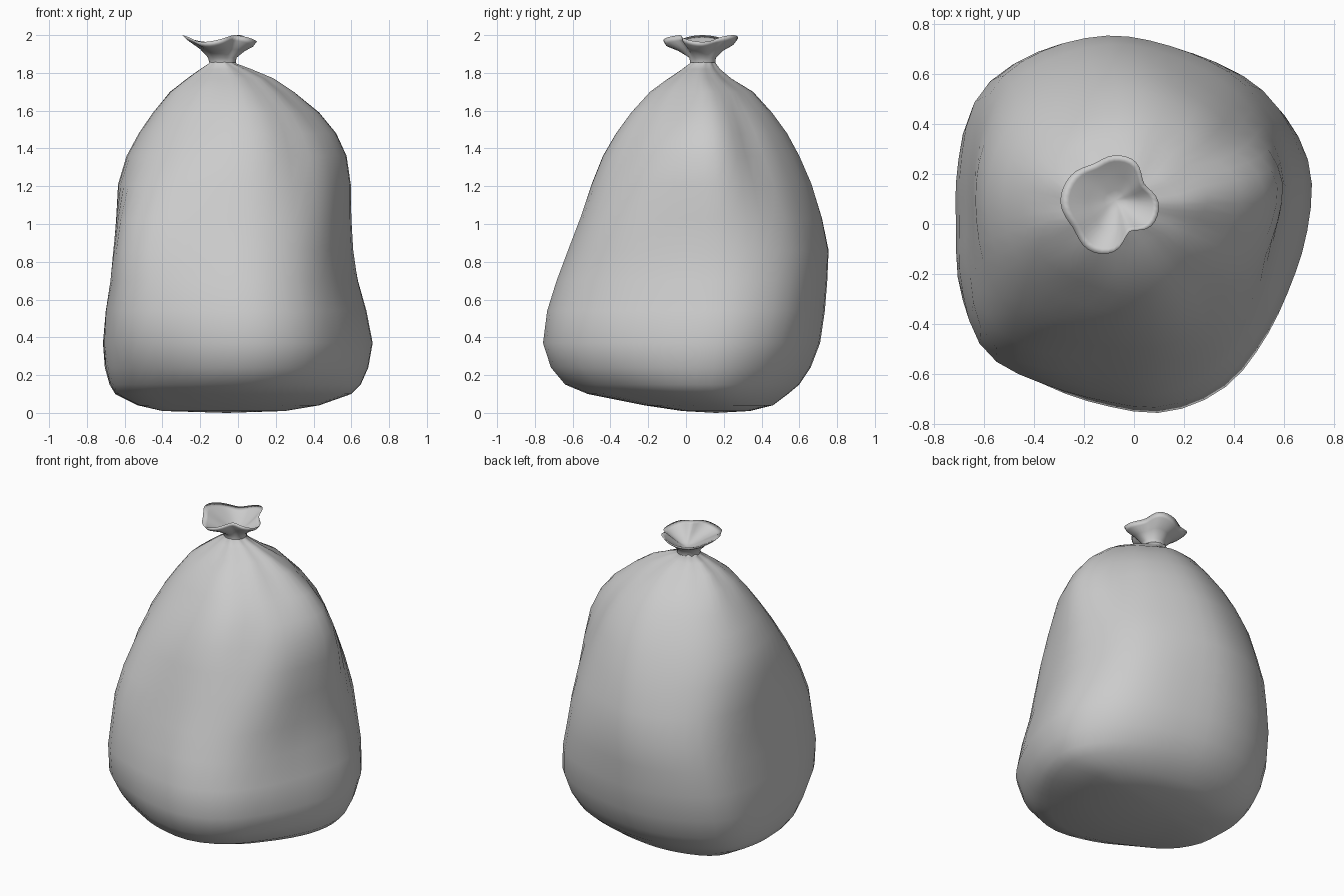
import bpy
import bmesh
from math import cos, sin, pi, exp, radians

SEGMENTS = 48

default_cube = bpy.data.objects.get("Cube")
if default_cube:
    bpy.data.objects.remove(default_cube, do_unlink=True)

grey = bpy.data.materials.new("plain_grey")
grey.use_nodes = True
grey.diffuse_color = (0.6, 0.6, 0.6, 1)
grey.node_tree.nodes["Principled BSDF"].inputs["Base Color"].default_value = (0.6, 0.6, 0.6, 1)

# Radii at even angles, counter-clockwise from +x
SACK_OUTLINE = (0.70, 0.75, 0.75, 0.737, 0.735, 0.765, 0.79, 0.805, 0.75,
                0.716, 0.75, 0.788, 0.742, 0.73, 0.757, 0.742, 0.692, 0.672)
FRILL_OUTLINE = (0.185, 0.145, 0.18, 0.18, 0.17, 0.205, 0.22, 0.195, 0.21, 0.19, 0.13, 0.18)

# Fullness of the four corners near the neck, counter-clockwise from +x +y
HIGH_CORNERS = (1.55, 2.2, 2.0, 1.65)

# Bulges and hollows: angle in degrees, height, depth, angular spread, height spread
FOLDS = (
    (225, 0.95, 0.13, 0.4, 0.3),
    (225, 0.15, -0.10, 0.45, 0.2),
    (45, 0.75, 0.05, 0.4, 0.55),
    (135, 0.6, 0.035, 0.4, 0.5),
    (315, 1.0, 0.07, 0.4, 0.28),
    (315, 0.1, -0.04, 0.4, 0.15),
    (36, 1.45, -0.065, 0.22, 0.28),
    (305, 1.45, -0.045, 0.22, 0.25),
    (335, 1.65, -0.05, 0.3, 0.15),
    (245, 1.58, -0.05, 0.3, 0.18),
)


def smooth(t):
    t = max(0.0, min(1.0, t))
    return t * t * (3 - 2 * t)


def mix(a, b, t):
    return a + (b - a) * t


def around(table, angle):
    """Smooth closed curve through the radii of a table."""
    count = len(table)
    place = angle / (2 * pi) * count
    k = int(place)
    t = place - k
    a, b, c, d = (table[(k + i) % count] for i in (-1, 0, 1, 2))
    return b + t / 2 * (c - a + t * (2 * a - 5 * b + 4 * c - d + t * (3 * (b - c) + d - a)))


def gathered_radius(angle):
    """Section with soft ridges on the axes and flatter corners between them."""
    angle -= radians(8)
    turn = (angle / (pi / 2) - 0.5) % 4
    k = int(turn) % 4
    n = mix(HIGH_CORNERS[k], HIGH_CORNERS[(k + 1) % 4], smooth(turn - int(turn)))
    return (abs(cos(angle)) ** n + abs(sin(angle)) ** n) ** (-1 / n)


def sack_radius(angle, z):
    """Full outline low down, drawn into folds towards the neck."""
    radius = mix(around(SACK_OUTLINE, angle) / 0.72, gathered_radius(angle), smooth((z - 0.5) / 0.9))
    scale = 1 + 0.04 * smooth((z - 1.6) / 0.25) * cos(9 * angle)
    for place, height, depth, wide, tall in FOLDS:
        turn = (angle - radians(place) + pi) % (2 * pi) - pi
        scale += depth * exp(-(turn / wide) ** 2 - ((z - height) / tall) ** 2)
    return radius * scale


def frill_radius(angle, z):
    """Round at the neck, opening into uneven lobes at the rim."""
    return mix(0.18, around(FRILL_OUTLINE, angle), smooth((z - 1.86) / 0.08))


def ring(level, radius_at, wave):
    """Points of one section, fitted to its left, right, front and back limits."""
    z, x0, x1, y0, y1 = level
    angles = [2 * pi * i / SEGMENTS for i in range(SEGMENTS)]
    xs = [radius_at(a, z) * cos(a) for a in angles]
    ys = [radius_at(a, z) * sin(a) for a in angles]

    def fit(v, values, lo, hi):
        return mix(lo, hi, (v - min(values)) / (max(values) - min(values)))

    lift = wave * smooth((z - 1.89) / 0.08)
    return [(fit(x, xs, x0, x1), fit(y, ys, y0, y1), z - lift * cos(3 * a))
            for x, y, a in zip(xs, ys, angles)]


def loft(name, levels, radius_at, wave=0.0, bottom=None, top=None):
    bm = bmesh.new()
    rings = [[bm.verts.new(p) for p in ring(level, radius_at, wave)] for level in levels]
    for lower, upper in zip(rings, rings[1:]):
        for i in range(SEGMENTS):
            j = (i + 1) % SEGMENTS
            bm.faces.new((lower[i], lower[j], upper[j], upper[i]))
    for point, edge, flip in ((bottom, rings[0], True), (top, rings[-1], False)):
        if point:
            tip = bm.verts.new(point)
            for i in range(SEGMENTS):
                a, b = edge[i], edge[(i + 1) % SEGMENTS]
                bm.faces.new((b, a, tip) if flip else (a, b, tip))
    mesh = bpy.data.meshes.new(name)
    bm.to_mesh(mesh)
    bm.free()
    mesh.materials.append(grey)
    for face in mesh.polygons:
        face.use_smooth = True
    bpy.context.collection.objects.link(bpy.data.objects.new(name, mesh))


# Filled sack: height, then x and y limits of each section
sack_levels = [
    (0.01, -0.40, 0.25, -0.02, 0.34),
    (0.04, -0.53, 0.43, -0.22, 0.46),
    (0.10, -0.65, 0.60, -0.52, 0.54),
    (0.15, -0.68, 0.65, -0.64, 0.60),
    (0.24, -0.705, 0.69, -0.715, 0.66),
    (0.37, -0.715, 0.713, -0.757, 0.71),
    (0.54, -0.70, 0.68, -0.735, 0.735),
    (0.70, -0.675, 0.635, -0.685, 0.748),
    (0.86, -0.66, 0.61, -0.625, 0.755),
    (1.03, -0.645, 0.60, -0.56, 0.72),
    (1.21, -0.635, 0.597, -0.50, 0.665),
    (1.36, -0.59, 0.575, -0.44, 0.60),
    (1.48, -0.525, 0.52, -0.37, 0.535),
    (1.59, -0.45, 0.43, -0.29, 0.455),
    (1.70, -0.36, 0.295, -0.19, 0.355),
    (1.77, -0.27, 0.19, -0.095, 0.24),
    (1.82, -0.20, 0.07, -0.02, 0.18),
    (1.85, -0.155, -0.01, 0.02, 0.158),
    (1.87, -0.15, -0.015, 0.025, 0.153),
]
loft("sack_body", sack_levels, sack_radius, bottom=(-0.06, 0.16, 0), top=(-0.08, 0.09, 1.87))

# Gathered top: up the outside, over the rim and down into the pucker
frill_levels = [
    (1.855, -0.153, -0.012, 0.022, 0.156),
    (1.88, -0.158, -0.008, 0.018, 0.158),
    (1.92, -0.20, 0.035, -0.04, 0.20),
    (1.955, -0.265, 0.08, -0.105, 0.255),
    (1.982, -0.295, 0.10, -0.12, 0.275),
    (1.965, -0.26, 0.075, -0.095, 0.25),
    (1.93, -0.185, 0.025, -0.03, 0.19),
    (1.90, -0.12, -0.03, 0.05, 0.135),
]
loft("gathered_top", frill_levels, frill_radius, wave=0.018, top=(-0.075, 0.095, 1.885))
